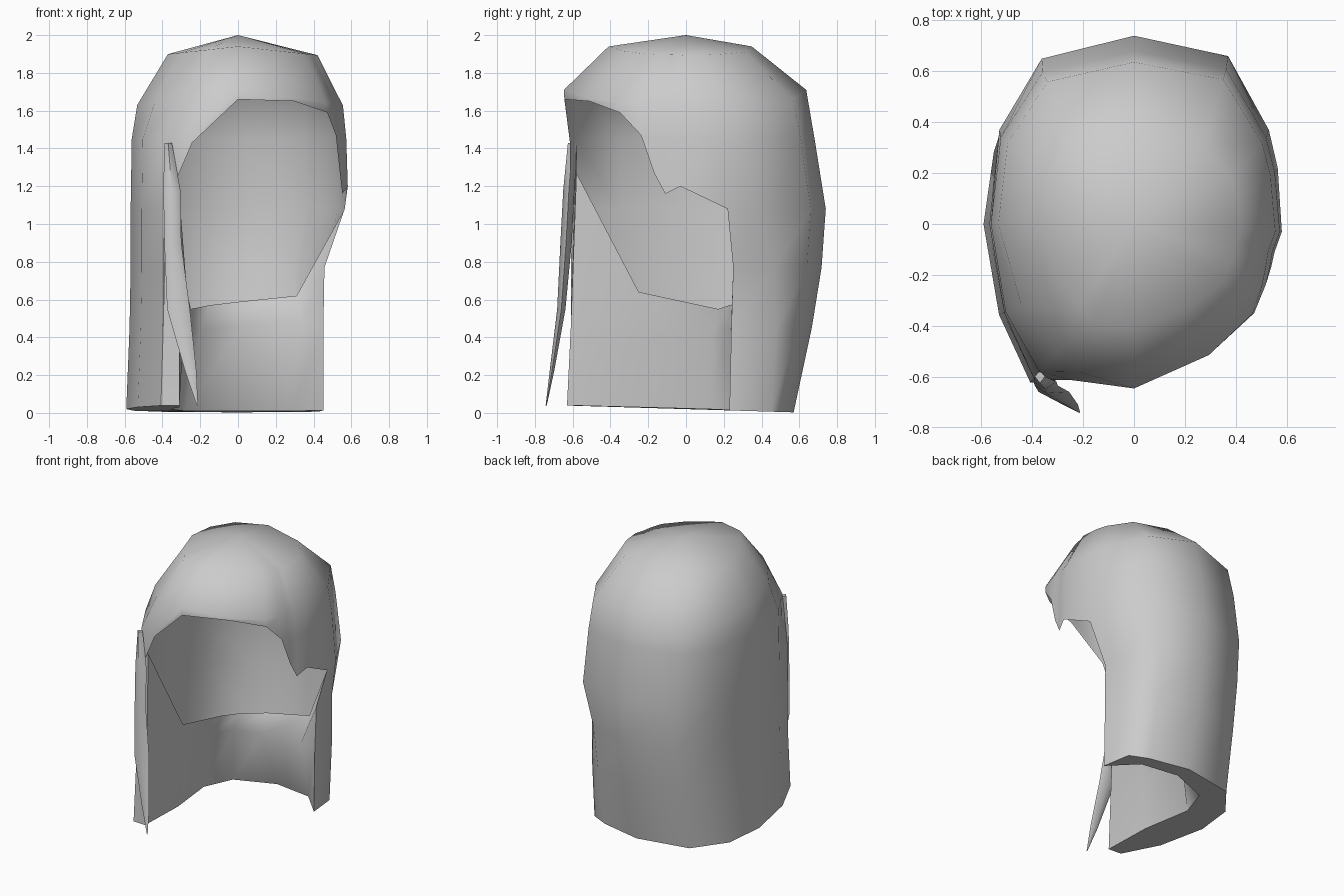
import bpy, bmesh, math

if "Cube" in bpy.data.objects:
    bpy.data.objects.remove(bpy.data.objects["Cube"])

grey = bpy.data.materials.new("hair_grey")
grey.diffuse_color = (0.6, 0.6, 0.6, 1)
grey.use_nodes = True
grey.node_tree.nodes["Principled BSDF"].inputs["Base Color"].default_value = grey.diffuse_color


def finish(name, bm, angle):
    bmesh.ops.remove_doubles(bm, verts=bm.verts, dist=0.0005)
    bmesh.ops.recalc_face_normals(bm, faces=bm.faces)
    me = bpy.data.meshes.new(name)
    bm.to_mesh(me)
    bm.free()
    me.materials.append(grey)
    ob = bpy.data.objects.new(name, me)
    bpy.context.collection.objects.link(ob)
    bpy.ops.object.select_all(action='DESELECT')
    bpy.context.view_layer.objects.active = ob
    ob.select_set(True)
    bpy.ops.object.shade_smooth_by_angle(angle=math.radians(angle))


# Plan outline at the widest height and the height where each column ends
columns = [(-.40, -.61, 0), (-.52, -.35, 0), (-.58, 0, 0), (-.54, .37, 0),
           (-.37, .65, 0), (0, .74, 0), (.37, .66, 0), (.53, .37, 0), (.565, .22, 0),
           (.585, -.03, 1.2), (.555, -.11, 1.16), (.545, -.17, 1.27), (.53, -.24, 1.47),
           (.49, -.35, 1.59), (.31, -.51, 1.65), (0, -.64, 1.66), (-.25, -.62, 1.43)]
# Height, then scale of left, right, front and back
levels = [(2, 0, 0, 0, 0), (1.94, .64, .72, .64, .47), (1.71, .92, .95, 1.01, .86),
          (1.45, .97, .98, .99, .92), (1.08, .98, 1, 1, 1), (.77, .98, .81, 1, .97),
          (.45, .99, .80, 1, .90), (0, 1.02, .80, 1.02, .77)]
drop = {1: .11, 2: .15}               # sides of the crown sit lower
tuck = {(0, 1): .82, (0, 2): .82, (0, 3): .96, (1, 1): .9, (1, 2): .92, (16, 2): .93}
right_lock = {(7, 5): .47, (7, 6): .48, (7, 7): .45, (8, 5): .25, (8, 6): .24, (8, 7): .23}


def outer(c, r):
    x, y, end = columns[c]
    z, left, right, front, back = levels[r]
    if z < end:                       # stop at the hairline
        z0, l0, r0, f0, b0 = levels[r - 1]
        t = max(0, min(1, (z0 - end) / (z0 - z)))
        left, right = l0 + (left - l0) * t, r0 + (right - r0) * t
        front, back = f0 + (front - f0) * t, b0 + (back - b0) * t
        z = end
    k = tuck.get((c, r), 1)
    x2 = k * x * (left if x < 0 else right)
    y2 = k * y * (front if y < 0 else back)
    y2 = right_lock.get((c, r), y2)   # right lock keeps a full side
    if r == len(levels) - 1 and end == 0:
        z = .02 - .03 * y2
    return (x2, y2, z - drop.get(r, 0) * abs(x2))


# Outer hair shell with the face opening
bm = bmesh.new()
n, last = len(columns), len(levels) - 1
for c in range(n):
    d = (c + 1) % n
    for r in range(last):
        ended = [levels[r][0] <= columns[k][2] for k in (c, d)]
        if all(ended) or (any(ended) and abs(columns[c][2] - columns[d][2]) > .7):
            continue
        pts = [outer(c, r), outer(d, r), outer(d, r + 1), outer(c, r + 1)]
        if ended[0]:
            e = next(i for i in range(last + 1) if levels[i][0] <= columns[c][2])
            pts = [outer(c, e), pts[1], pts[2]]
        elif ended[1]:
            e = next(i for i in range(last + 1) if levels[i][0] <= columns[d][2])
            pts = [pts[0], outer(d, e), pts[3]]
        if r == 0:
            pts = pts[1:]
        bm.faces.new([bm.verts.new(p) for p in pts])
finish("outer_hair", bm, 70)

# Inner wall facing the neck, open along its top edge
wall = [[outer(0, 7), outer(0, 6), outer(0, 3)],
        [(-.31, -.63, .04), (-.31, -.61, .45), (-.32, -.58, 1.27)],
        [(-.31, -.25, .03), (-.29, -.25, .40), (-.27, -.25, .64)],
        [(-.36, .12, .02), (-.29, .13, .42), (-.25, .17, .55)],
        [(-.28, .34, .01), (-.20, .23, .44), (-.15, .23, .57)],
        [(0, .45, .01), (.02, .25, .46), (.02, .31, .59)],
        [(.28, .41, .01), (.34, .24, .48), (.31, .38, .62)],
        [outer(8, 7), outer(8, 6), outer(8, 5)]]
bm = bmesh.new()
for a, b in zip(wall, wall[1:]):
    for r in range(2):
        bm.faces.new([bm.verts.new(p) for p in (a[r], b[r], b[r + 1], a[r + 1])])
# Inner flap rising to the right edge of the opening
bm.faces.new([bm.verts.new(p) for p in (wall[6][2], outer(8, 5), outer(8, 4))])
finish("inner_hair", bm, 70)

# Underside joining outer and inner walls
bm = bmesh.new()
rim = [outer(c, 7) for c in range(9)] + [w[0] for w in wall[6:0:-1]]
bm.faces.new([bm.verts.new(p) for p in rim])
finish("hair_underside", bm, 30)

# Thin loose strand beside the face: centre, half width, half depth
strand = [(-.37, -.60, 1.43, .02, .025), (-.35, -.62, 1.18, .045, .03),
          (-.345, -.635, .90, .045, .03), (-.315, -.66, .55, .06, .022),
          (-.25, -.71, .22, .03, .012), (-.215, -.74, .04, .003, .003)]
bm = bmesh.new()
rings = [[(x - w, y, z), (x, y - d, z), (x + w, y, z), (x, y + d, z)]
         for x, y, z, w, d in strand]
for a, b in zip(rings, rings[1:]):
    for k in range(4):
        j = (k + 1) % 4
        bm.faces.new([bm.verts.new(p) for p in (a[k], a[j], b[j], b[k])])
for ring in (rings[0], rings[-1]):
    bm.faces.new([bm.verts.new(p) for p in ring])
finish("front_strand", bm, 70)
